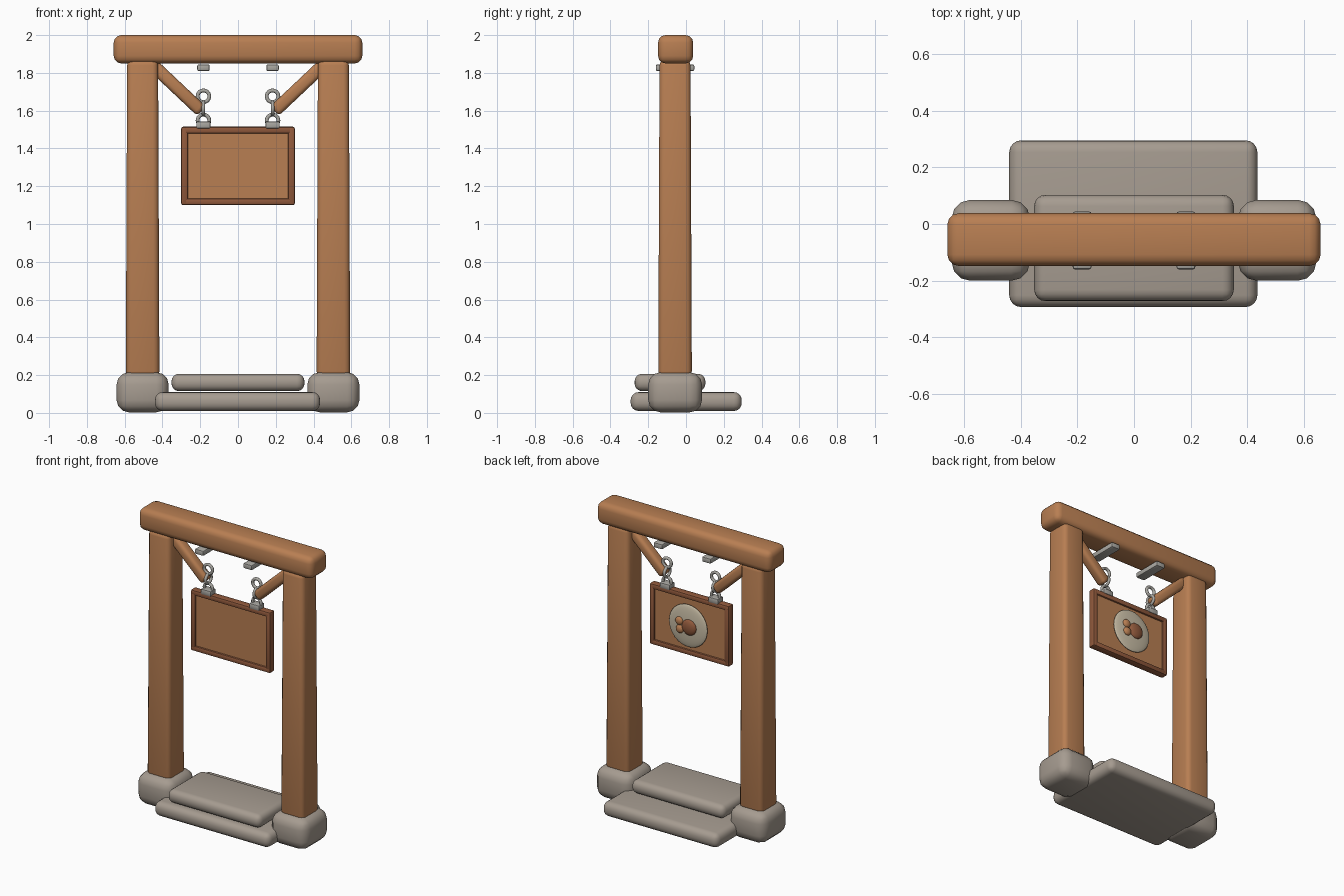
import bpy
from math import pi, atan2, hypot

if "Cube" in bpy.data.objects:
    bpy.data.objects.remove(bpy.data.objects["Cube"])

Y = -0.058  # depth of the gate's centre plane


def material(name, rgb):
    m = bpy.data.materials.new(name)
    m.diffuse_color = (*rgb, 1)
    m.use_nodes = True
    m.node_tree.nodes["Principled BSDF"].inputs["Base Color"].default_value = m.diffuse_color
    return m


WOOD = material("wood", (0.48, 0.21, 0.085))
DARK = material("dark_wood", (0.28, 0.10, 0.045))
STONE = material("stone", (0.38, 0.33, 0.28))
METAL = material("metal", (0.40, 0.39, 0.36))
CREAM = material("cream", (0.58, 0.51, 0.38))


def finish(ob, name, mat):
    ob.name = name
    ob.data.materials.append(mat)
    bpy.ops.object.shade_smooth_by_angle(angle=0.7)
    return ob


def block(name, lo, hi, mat, bevel, segs=3, rot_y=0, top=1.0):
    """Rounded box between two corners, optionally tapered at the top."""
    mid = [(a + b) / 2 for a, b in zip(lo, hi)]
    size = [b - a for a, b in zip(lo, hi)]
    bpy.ops.mesh.primitive_cube_add(size=1, location=mid, rotation=(0, rot_y, 0))
    ob = bpy.context.object
    for v in ob.data.vertices:
        t = top if v.co.z > 0 else 1
        v.co = (v.co.x * size[0] * t, v.co.y * size[1] * t, v.co.z * size[2])
    mod = ob.modifiers.new("rounding", 'BEVEL')
    mod.width, mod.segments = bevel, segs
    bpy.ops.object.modifier_apply(modifier=mod.name)
    return finish(ob, name, mat)


def ring(name, x, z, turn):
    bpy.ops.mesh.primitive_torus_add(major_radius=0.031, minor_radius=0.010,
                                     major_segments=24, minor_segments=10,
                                     location=(x, Y, z), rotation=(pi / 2, 0, turn))
    return finish(bpy.context.object, name, METAL)


def blob(name, x, y, z, r, depth, mat):
    bpy.ops.mesh.primitive_uv_sphere_add(segments=32, ring_count=16, radius=1,
                                         location=(x, y, z))
    ob = bpy.context.object
    ob.scale = (r, depth, r)
    return finish(ob, name, mat)


# Stone steps
block("lower_step", (-0.44, -0.293, 0.01), (0.435, 0.295, 0.11), STONE, 0.042, 4)
block("upper_step", (-0.352, -0.272, 0.115), (0.352, 0.103, 0.207), STONE, 0.04, 4)

# Cross beam
block("top_beam", (-0.658, -0.148, 1.85), (0.658, 0.038, 2.0), WOOD, 0.04)

for s, side in ((-1, "left"), (1, "right")):
    # Post and its foot stone
    cx = s * 0.505
    block(f"{side}_foot_stone", (cx - 0.138, -0.2, 0.003), (cx + 0.138, 0.085, 0.215), STONE, 0.065)
    block(f"{side}_post", (cx - 0.089, Y - 0.089, 0.19), (cx + 0.089, Y + 0.089, 1.87),
          WOOD, 0.03, top=0.92)

    # Diagonal brace
    dx, dz = 0.265, 0.25
    bx, bz, half = s * 0.325, 1.722, hypot(dx, dz) / 2
    block(f"{side}_brace", (bx - 0.034, Y - 0.036, bz - half), (bx + 0.034, Y + 0.036, bz + half),
          WOOD, 0.022, rot_y=s * atan2(dx, dz))

    # Hanging hardware: beam strap, three chain links, sign mount
    hx = s * 0.183
    block(f"{side}_beam_strap", (hx - 0.033, -0.16, 1.81), (hx + 0.033, 0.044, 1.845), METAL, 0.008, 2)
    for i, (z, turn) in enumerate(((1.676, 0), (1.612, pi / 2), (1.548, 0))):
        ring(f"{side}_chain_link_{i + 1}", hx, z, turn)
    block(f"{side}_sign_mount", (hx - 0.038, Y - 0.03, 1.505), (hx + 0.038, Y + 0.03, 1.543),
          METAL, 0.008, 2)

    # Sign frame upright
    fx = s * 0.283
    block(f"{side}_sign_frame", (fx - 0.018, Y - 0.026, 1.1), (fx + 0.018, Y + 0.026, 1.515), DARK, 0.01, 2)

# Sign frame rails and panel
for name, z in (("top", 1.497), ("bottom", 1.118)):
    block(f"{name}_sign_frame", (-0.301, Y - 0.026, z - 0.018), (0.301, Y + 0.026, z + 0.018), DARK, 0.01, 2)
block("sign_panel", (-0.28, Y - 0.015, 1.12), (0.28, Y + 0.015, 1.495), WOOD, 0.003, 1)

# Rounded emblem on the back of the sign
ZC = 1.307
blob("emblem_plate", 0, Y + 0.033, ZC, 0.145, 0.02, CREAM)
blob("emblem_large_spot", -0.02, Y + 0.052, ZC, 0.053, 0.022, DARK)
for i, (x, z) in enumerate(((0.055, 0.027), (0.05, -0.027))):
    blob(f"emblem_small_spot_{i + 1}", x, Y + 0.052, ZC + z, 0.028, 0.018, WOOD)
